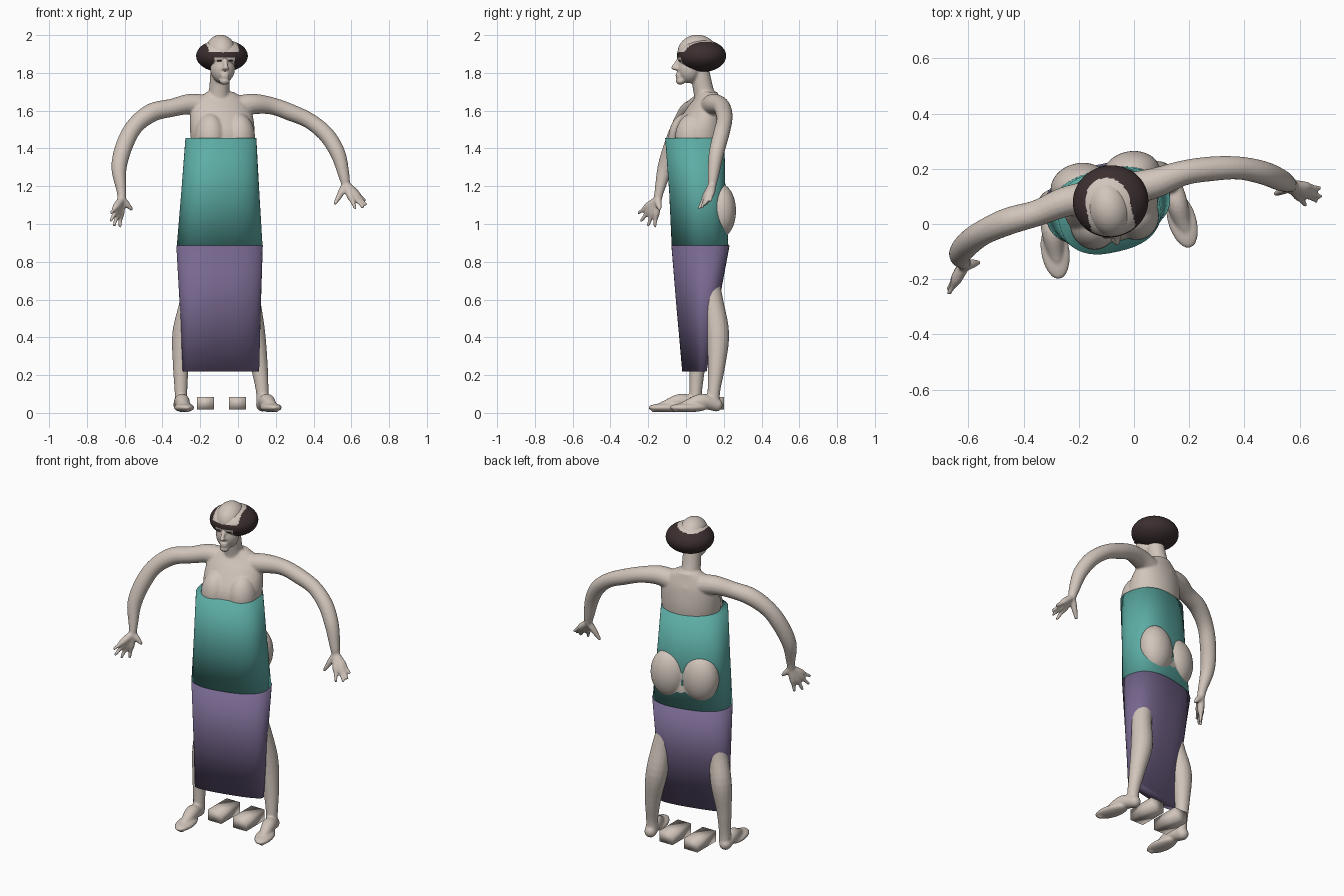
import bpy
import bmesh
import math
from mathutils import Vector, Matrix, Quaternion

cube = bpy.data.objects.get("Cube")
if cube:
    bpy.data.objects.remove(cube, do_unlink=True)


def material(name, r, g, b):
    m = bpy.data.materials.new(name)
    m.use_nodes = True
    m.diffuse_color = (r, g, b, 1)
    m.node_tree.nodes["Principled BSDF"].inputs["Base Color"].default_value = (r, g, b, 1)
    return m


SKIN = material("pale skin", 0.64, 0.56, 0.50)
HAIR = material("dark brown hair", 0.045, 0.028, 0.029)
TEAL = material("teal cloth", 0.11, 0.42, 0.38)
PURPLE = material("purple cloth", 0.19, 0.14, 0.28)

# The figure is turned slightly about its upright axis
TURN = Matrix.Rotation(math.radians(13), 4, "Z")
TORSO = Matrix.Translation((-0.09, 0.1, 0)) @ TURN
DRESS = Matrix.Translation((-0.103, 0.1, 0)) @ TURN
HEAD = Matrix.Translation((-0.092, 0.06, 0)) @ TURN
WORLD = Matrix.Identity(4)


def finish(name, bm, *mats):
    me = bpy.data.meshes.new(name)
    bm.to_mesh(me)
    bm.free()
    for m in mats:
        me.materials.append(m)
    for p in me.polygons:
        p.use_smooth = True
    ob = bpy.data.objects.new(name, me)
    bpy.context.collection.objects.link(ob)
    return ob


def spline(points, steps):
    """Catmull-Rom samples through points of any dimension."""
    p = [Vector(v) for v in points]
    p = [p[0] * 2 - p[1]] + p + [p[-1] * 2 - p[-2]]
    out = []
    for a, b, c, d in zip(p, p[1:], p[2:], p[3:]):
        for i in range(steps):
            t = i / steps
            out.append((b * 2 + (c - a) * t + (a * 2 - b * 5 + c * 4 - d) * t ** 2
                        + (b * 3 - a - c * 3 + d) * t ** 3) / 2)
    return out + [p[-2]]


def bridge(bm, rings):
    for a, b in zip(rings, rings[1:]):
        for i in range(len(a)):
            j = (i + 1) % len(a)
            bm.faces.new((a[i], a[j], b[j], b[i]))
    bm.faces.new(rings[0][::-1])
    bm.faces.new(rings[-1])


def blob(bm, centre, radii, frame=WORLD, u=32, v=20):
    m = frame @ Matrix.Translation(centre) @ Matrix.Diagonal((*radii, 1))
    bmesh.ops.create_uvsphere(bm, u_segments=u, v_segments=v, radius=1, matrix=m)


def limb(bm, points, frame=WORLD, n=16):
    """Round tube through (x, y, z, radius) points with ball ends."""
    s = spline(points, 5)
    q, last, rings = Quaternion(), Vector((0, 0, 1)), []
    for i, p in enumerate(s):
        t = (s[min(i + 1, len(s) - 1)] - s[max(i - 1, 0)]).xyz.normalized()
        q = last.rotation_difference(t) @ q
        last = t
        ring = []
        for k in range(n):
            a = math.tau * k / n
            ring.append(bm.verts.new(frame @ (p.xyz + q @ Vector((math.cos(a), math.sin(a), 0)) * p.w)))
        rings.append(ring)
    bridge(bm, rings)
    for p in (s[0], s[-1]):
        blob(bm, p.xyz, (p.w,) * 3, frame, 16, 10)


def loft(bm, sections, frame, power=2.0, steps=4):
    """Upright closed body of (y, z, half width, half depth) sections."""
    def bend(c):
        return math.copysign(abs(c) ** (2 / power), c)
    rings = []
    for y, z, rx, ry in spline(sections, steps):
        angles = [math.tau * k / 48 for k in range(48)]
        rings.append([bm.verts.new(frame @ Vector((rx * bend(math.cos(a)), y + ry * bend(math.sin(a)), z)))
                      for a in angles])
    bridge(bm, rings)


def hand(bm, wrist, tips, thumb):
    w = Vector(wrist)
    for tip in tips:
        t = Vector(tip)
        limb(bm, [(*w, 0.021), (*w.lerp(t, 0.5), 0.02), (*w.lerp(t, 0.75), 0.012), (*t, 0.009)], n=10)
    t = Vector(thumb)
    limb(bm, [(*w, 0.021), (*w.lerp(t, 0.5), 0.018), (*t, 0.01)], n=10)


def foot(bm, heel, toe):
    """Leaf-shaped foot from a sloping instep and a flat sole."""
    h, t = Vector((*heel, 0)), Vector((*toe, 0))
    d = t - h
    frame = Matrix.Translation(h) @ Matrix.Rotation(math.atan2(d.x, -d.y), 4, "Z")
    reach = -d.length
    limb(bm, [(0, 0, 0.042, 0.035), (0, reach * 0.35, 0.062, 0.04), (0, reach * 0.7, 0.04, 0.03),
              (0.005, reach, 0.02, 0.018)], frame)
    blob(bm, (0, reach * 0.68, 0.028), (0.052, 0.105, 0.024), frame)


# Body: trunk
bm = bmesh.new()
loft(bm, [(0, 0.82, 0.12, 0.08), (0, 0.9, 0.18, 0.1), (0, 1.0, 0.19, 0.11), (-0.01, 1.12, 0.17, 0.1),
          (-0.02, 1.25, 0.14, 0.09), (-0.035, 1.4, 0.162, 0.125), (-0.03, 1.5, 0.173, 0.128),
          (-0.005, 1.6, 0.163, 0.095), (0.01, 1.66, 0.13, 0.065), (0.015, 1.7, 0.07, 0.05)], TORSO)
for s in (-1, 1):
    blob(bm, (s * 0.078, -0.085, 1.455), (0.085, 0.093, 0.13), TORSO)
    blob(bm, (s * 0.095, 0.058, 1.07), (0.108, 0.086, 0.145), TORSO)

# Body: neck, skull, face, nose, lips, chin
limb(bm, [(0, 0.06, 1.6, 0.07), (0, 0.035, 1.7, 0.055), (0, 0.01, 1.82, 0.052)], HEAD)
blob(bm, (0, 0, 1.905), (0.082, 0.107, 0.097), HEAD)
blob(bm, (0, -0.042, 1.86), (0.068, 0.064, 0.06), HEAD)
blob(bm, (0, -0.045, 1.825), (0.066, 0.064, 0.08), HEAD)
limb(bm, [(0, -0.1, 1.875, 0.01), (0, -0.114, 1.85, 0.011), (0, -0.129, 1.828, 0.013)], HEAD)
blob(bm, (0, -0.118, 1.823), (0.02, 0.012, 0.01), HEAD)
for z in (1.792, 1.779):
    blob(bm, (0, -0.105, z), (0.024, 0.013, 0.008), HEAD)
blob(bm, (0, -0.092, 1.757), (0.028, 0.024, 0.02), HEAD)

# Body: arms and hands
limb(bm, [(-0.15, 0.1, 1.62, 0.06), (-0.25, 0.08, 1.635, 0.055), (-0.35, 0.04, 1.615, 0.048),
          (-0.455, 0.01, 1.59, 0.05), (-0.545, -0.03, 1.52, 0.046), (-0.6, -0.07, 1.42, 0.046),
          (-0.63, -0.11, 1.3, 0.041), (-0.618, -0.14, 1.18, 0.026), (-0.615, -0.15, 1.13, 0.022)])
hand(bm, (-0.615, -0.15, 1.13),
     [(-0.67, -0.25, 1.06), (-0.672, -0.235, 1.02), (-0.655, -0.2, 0.995), (-0.625, -0.165, 0.99)],
     (-0.565, -0.14, 1.08))
limb(bm, [(0, 0.13, 1.62, 0.06), (0.08, 0.15, 1.635, 0.055), (0.18, 0.185, 1.625, 0.046),
          (0.28, 0.2, 1.59, 0.045), (0.38, 0.203, 1.545, 0.042), (0.47, 0.185, 1.47, 0.043),
          (0.53, 0.16, 1.37, 0.04), (0.56, 0.145, 1.26, 0.03), (0.57, 0.14, 1.21, 0.023)])
hand(bm, (0.57, 0.14, 1.21),
     [(0.67, 0.13, 1.125), (0.675, 0.1, 1.105), (0.66, 0.085, 1.09), (0.62, 0.07, 1.085)],
     (0.515, 0.11, 1.11))

# Body: legs and feet
limb(bm, [(-0.18, 0.05, 0.9, 0.085), (-0.21, 0.045, 0.75, 0.07), (-0.252, 0.05, 0.59, 0.056),
          (-0.288, 0.068, 0.42, 0.06), (-0.302, 0.06, 0.25, 0.043), (-0.302, 0.052, 0.12, 0.034),
          (-0.302, 0.05, 0.05, 0.034)])
foot(bm, (-0.308, 0.055), (-0.275, -0.168))
limb(bm, [(-0.01, 0.1, 0.9, 0.085), (0.02, 0.1, 0.75, 0.072), (0.06, 0.138, 0.6, 0.058),
          (0.083, 0.167, 0.42, 0.062), (0.112, 0.162, 0.25, 0.046), (0.128, 0.148, 0.12, 0.034),
          (0.13, 0.145, 0.05, 0.034)])
foot(bm, (0.13, 0.16), (0.195, -0.055))
body = finish("body", bm, SKIN)
rm = body.modifiers.new("merge", "REMESH")
rm.mode = "VOXEL"
rm.voxel_size = 0.0065
rm.use_smooth_shade = True
sm = body.modifiers.new("soften", "SMOOTH")
sm.factor = 0.5
sm.iterations = 4

# Hair: wide bowl with a bare crown and an open face
bm = bmesh.new()
blob(bm, (0.012, 0.02, 1.89), (0.137, 0.13, 0.086), HEAD, 96, 64)
to_head = HEAD.inverted()
for f in bm.faces:
    c = to_head @ f.calc_center_median()
    crown = c.z > 1.91 and abs(c.x) < 0.08 and (c.y < 0.02 or (c.x / 0.08) ** 2 + ((c.y - 0.02) / 0.088) ** 2 < 1)
    face = c.z < 1.882 and abs(c.x) < 0.055 and c.y < 0
    f.material_index = 1 if crown or face else 0
finish("hair", bm, HAIR, SKIN)

# Eyes
for s, side in ((1, "left"), (-1, "right")):
    bm = bmesh.new()
    blob(bm, (s * 0.03, -0.1, 1.864), (0.014, 0.008, 0.005), HEAD, 16, 10)
    finish(side + "_eye", bm, HAIR)

# Dress: two closed, softly shaded tubes of cloth
bm = bmesh.new()
loft(bm, [(-0.026, 0.875, 0.229, 0.138), (-0.041, 1.165, 0.207, 0.139), (-0.055, 1.455, 0.186, 0.15)],
     DRESS, 2.5, 1)
finish("bodice", bm, TEAL)
bm = bmesh.new()
loft(bm, [(-0.057, 0.22, 0.207, 0.04), (-0.042, 0.55, 0.217, 0.093), (-0.024, 0.885, 0.23, 0.142)],
     DRESS, 2.5, 1)
finish("skirt", bm, PURPLE)

# Loose blocks between the feet
for x, side in ((-0.003, "left"), (-0.173, "right")):
    bm = bmesh.new()
    m = Matrix.Translation((x, 0.11, 0.052)) @ Matrix.Diagonal((0.09, 0.18, 0.066, 1))
    bmesh.ops.create_cube(bm, size=1, matrix=m)
    finish(side + "_block", bm, SKIN)
